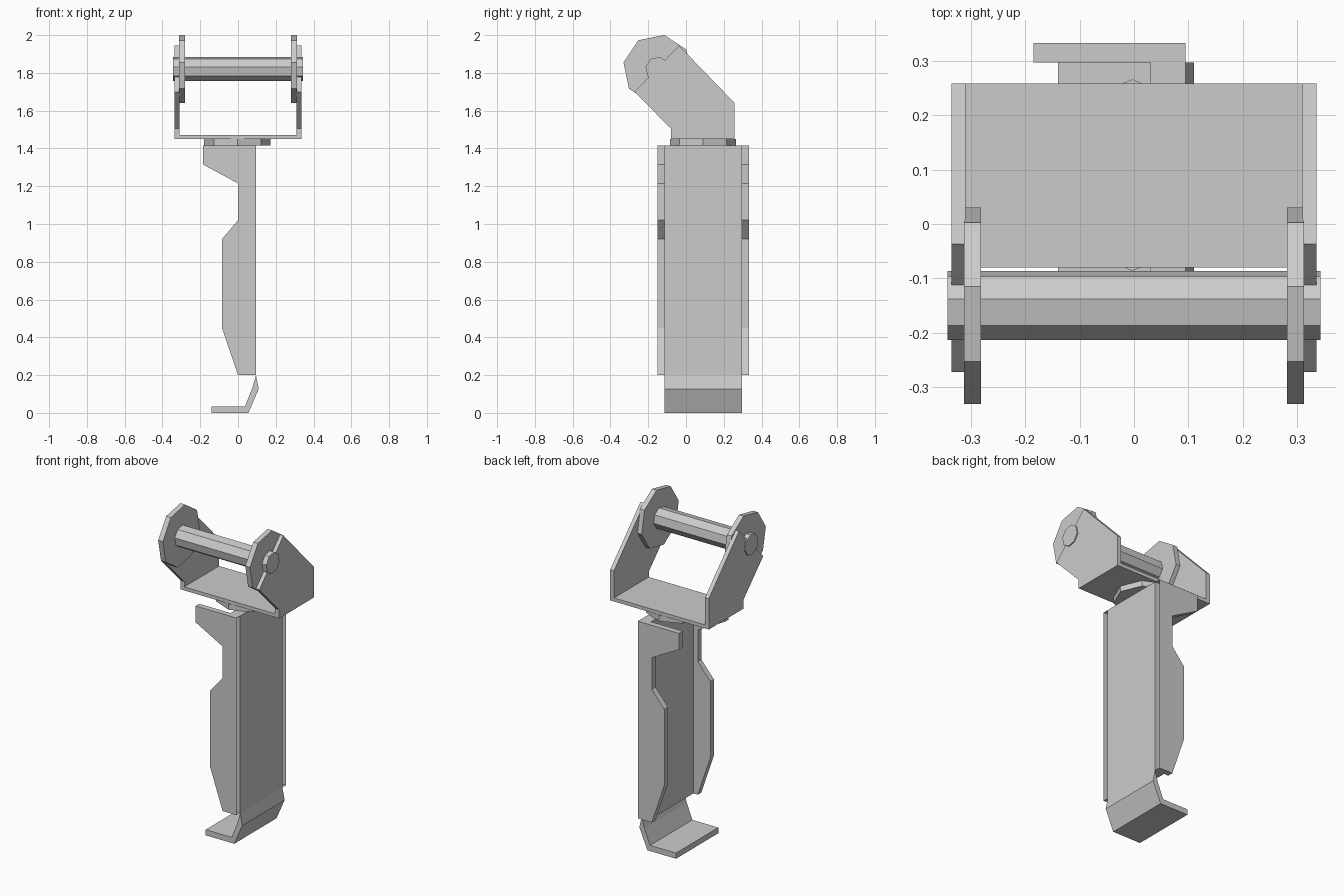
import bpy, bmesh
from math import cos, sin, radians

if "Cube" in bpy.data.objects:
    bpy.data.objects.remove(bpy.data.objects["Cube"])


def prism(name, pts, axis, a, b, open_x=None):
    """Extrude a 2D profile along an axis from a to b.
    axis 'x': pts are (y, z); 'y': (x, z); 'z': (x, y)."""
    place = {'x': lambda p, t: (t, p[0], p[1]),
             'y': lambda p, t: (p[0], t, p[1]),
             'z': lambda p, t: (p[0], p[1], t)}[axis]
    bm = bmesh.new()
    lo = [bm.verts.new(place(p, a)) for p in pts]
    hi = [bm.verts.new(place(p, b)) for p in pts]
    n = len(pts)
    bm.faces.new(lo)
    bm.faces.new(hi[::-1])
    for i in range(n):
        j = (i + 1) % n
        bm.faces.new((lo[i], hi[i], hi[j], lo[j]))
    bmesh.ops.recalc_face_normals(bm, faces=bm.faces)
    if open_x is not None:  # leave the folded edge open
        bm.faces.ensure_lookup_table()
        gone = [f for f in bm.faces if all(abs(v.co.x - open_x) < 1e-4 for v in f.verts)]
        bmesh.ops.delete(bm, geom=gone, context='FACES')
    me = bpy.data.meshes.new(name)
    bm.to_mesh(me)
    bm.free()
    ob = bpy.data.objects.new(name, me)
    bpy.context.collection.objects.link(ob)
    return ob


def octagon(cx, cy, r, start):
    return [(cx + r * cos(radians(start + 45 * i)), cy + r * sin(radians(start + 45 * i)))
            for i in range(8)]


def rect(x0, y0, x1, y1):
    return [(x0, y0), (x1, y0), (x1, y1), (x0, y1)]


# Hanging channel: web plus two shaped flanges
prism("channel_web", rect(0.03, 0.2, 0.095, 1.415), 'y', -0.115, 0.297)
flange = [(-0.185, 1.415), (0.095, 1.415), (0.095, 0.2), (0, 0.2), (-0.085, 0.45),
          (-0.085, 0.92), (0, 1.02), (0, 1.215), (-0.185, 1.315)]
prism("front_flange", flange, 'y', -0.15, -0.115, open_x=0.095)
prism("back_flange", flange, 'y', 0.297, 0.333, open_x=0.095)

# Bent foot lip
foot = [(-0.14, 0), (0.055, 0), (0.11, 0.127), (0.095, 0.2), (0.075, 0.13),
        (0.037, 0.035), (-0.14, 0.035)]
prism("foot_lip", foot, 'y', -0.115, 0.297)

# Swivel disc between channel and bracket
prism("swivel_disc", octagon(-0.003, 0.09, 0.176, 0), 'z', 1.415, 1.45)

# U-shaped bracket
prism("bracket_base", rect(-0.31, -0.08, 0.31, 0.258), 'z', 1.45, 1.472)
cheek = [(-0.08, 1.45), (0.258, 1.45), (0.258, 1.64), (-0.037, 1.945),
         (-0.272, 1.70), (-0.08, 1.505)]
for side, s in (("left", -1), ("right", 1)):
    prism(side + "_bracket_cheek", cheek, 'x', s * 0.31, s * 0.336)
    # Octagonal collar inside each cheek
    prism(side + "_collar", octagon(-0.15, 1.82, 0.184, 79), 'x', s * 0.281, s * 0.313)

# Cross pin
prism("cross_pin", octagon(-0.15, 1.82, 0.065, 79), 'x', -0.343, 0.343)
